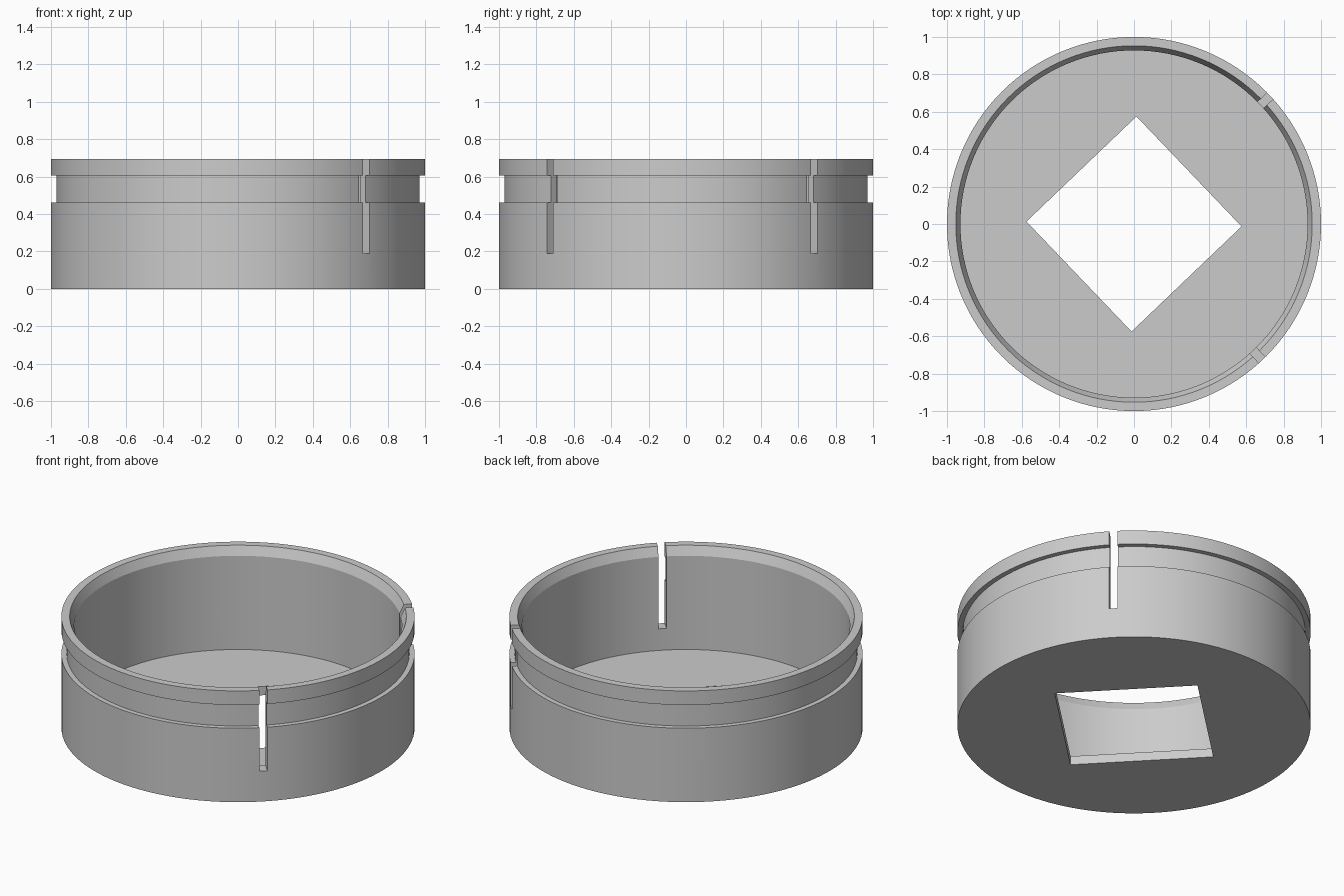
import bpy, bmesh, math
from mathutils import Matrix

if "Cube" in bpy.data.objects:
    bpy.data.objects.remove(bpy.data.objects["Cube"])

HEIGHT = 0.695
FLOOR = 0.055
SEGMENTS = 128

grey = bpy.data.materials.new("plain grey")
grey.diffuse_color = (0.6, 0.6, 0.6, 1)
grey.use_nodes = True
grey.node_tree.nodes["Principled BSDF"].inputs["Base Color"].default_value = grey.diffuse_color


def new_object(name, bm):
    bmesh.ops.recalc_face_normals(bm, faces=bm.faces[:])
    mesh = bpy.data.meshes.new(name)
    bm.to_mesh(mesh)
    bm.free()
    mesh.materials.append(grey)
    obj = bpy.data.objects.new(name, mesh)
    bpy.context.collection.objects.link(obj)
    return obj


def box_cutter(name, size, centre, angle):
    """Box placed at centre, then turned about the z axis."""
    bm = bmesh.new()
    bmesh.ops.create_cube(bm, size=1)
    bm.transform(Matrix.Rotation(math.radians(angle), 4, 'Z')
                 @ Matrix.Translation(centre) @ Matrix.Diagonal((*size, 1)))
    obj = new_object(name, bm)
    obj.hide_render = True
    return obj


# Cup: lathed wall with outer groove, chamfered rim and flat floor
profile = [(0, 0), (1, 0), (1, 0.462), (0.97, 0.462), (0.97, 0.607),
           (1, 0.607), (1, HEIGHT), (0.953, HEIGHT), (0.928, HEIGHT - 0.055),
           (0.928, FLOOR), (0, FLOOR)]
bm = bmesh.new()
verts = [bm.verts.new((r, 0, z)) for r, z in profile]
edges = [bm.edges.new(pair) for pair in zip(verts, verts[1:])]
bmesh.ops.spin(bm, geom=verts + edges, cent=(0, 0, 0), axis=(0, 0, 1),
               angle=math.tau, steps=SEGMENTS)
bmesh.ops.remove_doubles(bm, verts=bm.verts[:], dist=1e-4)
cup = new_object("slotted_cup", bm)

# Square hole in the floor, and four slots through the wall
side = 0.575 * math.sqrt(2)
cutters = [box_cutter("square_hole_cutter", (side, side, 0.4), (0, 0, 0), 43.7)]
for i in range(4):
    cutters.append(box_cutter(f"slot_cutter_{i + 1}", (0.3, 0.046, 0.8),
                              (1, 0, 0.19 + 0.4), 43.26 + 90 * i))

bpy.context.view_layer.objects.active = cup
cup.select_set(True)
for cutter in cutters:
    mod = cup.modifiers.new(cutter.name, 'BOOLEAN')
    mod.operation = 'DIFFERENCE'
    mod.solver = 'EXACT'
    mod.object = cutter
    bpy.ops.object.modifier_apply(modifier=mod.name)
for cutter in cutters:
    bpy.data.objects.remove(cutter, do_unlink=True)

# Smooth round walls with crisp edges
bpy.ops.object.shade_smooth_by_angle(angle=math.radians(15))
